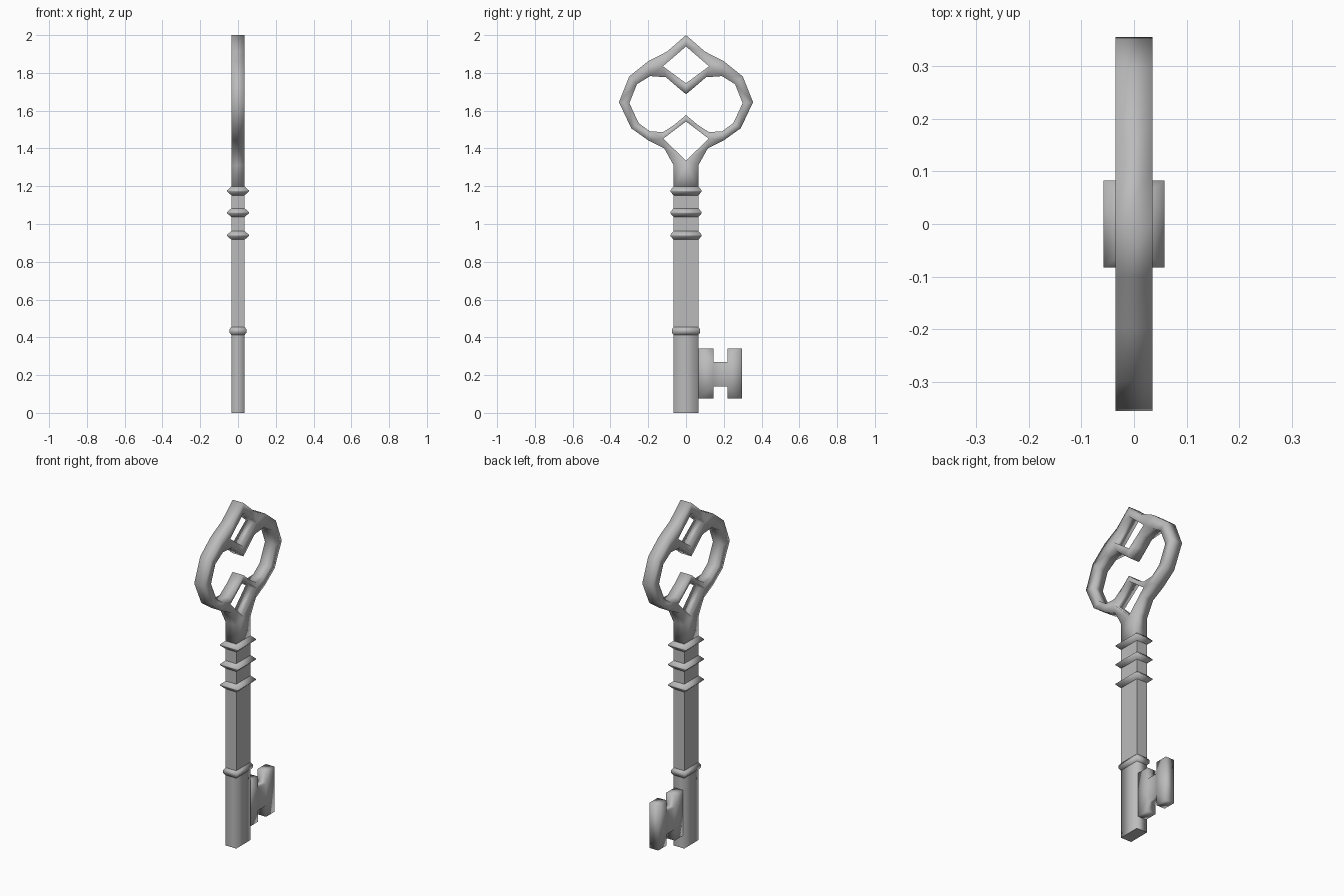
import bpy, bmesh
from mathutils import Vector

cube = bpy.data.objects.get("Cube")
if cube:
    bpy.data.objects.remove(cube, do_unlink=True)

metal = bpy.data.materials.new("grey metal")
metal.use_nodes = True
GREY = (0.5, 0.5, 0.5, 1)
metal.diffuse_color = GREY
metal.node_tree.nodes["Principled BSDF"].inputs["Base Color"].default_value = GREY


def finish(bm, name, smooth=True):
    bmesh.ops.recalc_face_normals(bm, faces=bm.faces)
    for f in bm.faces:
        f.smooth = smooth
    mesh = bpy.data.meshes.new(name)
    bm.to_mesh(mesh)
    bm.free()
    mesh.materials.append(metal)
    ob = bpy.data.objects.new(name, mesh)
    bpy.context.collection.objects.link(ob)
    return ob


def plate(name, loops, half):
    """Flat outline with holes in the YZ plane, thickened along x."""
    bm = bmesh.new()
    for loop in loops:
        vs = [bm.verts.new((-half, y, z)) for y, z in loop]
        for a, b in zip(vs, vs[1:] + vs[:1]):
            bm.edges.new((a, b))
    bmesh.ops.triangle_fill(bm, edges=bm.edges[:], use_beauty=True, normal=Vector((-1, 0, 0)))
    ext = bmesh.ops.extrude_face_region(bm, geom=bm.faces[:], use_keep_orig=True)
    moved = [g for g in ext["geom"] if isinstance(g, bmesh.types.BMVert)]
    bmesh.ops.translate(bm, verts=moved, vec=(2 * half, 0, 0))
    return finish(bm, name)


def loft(name, sections, smooth=True, caps=True):
    """Rectangular sections (half x, half y, z) joined into a tube."""
    bm = bmesh.new()
    rings = [[bm.verts.new((sx * hx, sy * hy, z))
              for sx, sy in ((-1, -1), (1, -1), (1, 1), (-1, 1))]
             for hx, hy, z in sections]
    for lo, hi in zip(rings, rings[1:]):
        for i in range(4):
            j = (i + 1) % 4
            bm.faces.new((lo[i], lo[j], hi[j], hi[i]))
    if caps:
        bm.faces.new(rings[0][::-1])
        bm.faces.new(rings[-1])
    ob = finish(bm, name, smooth)
    if caps:
        # crisp end faces
        for p in ob.data.polygons:
            if abs(p.normal.z) > 0.9:
                p.use_smooth = False
    return ob


def mirrored(half):
    """Close a half outline whose end points may lie on the centre line."""
    return half + [(-y, z) for y, z in reversed(half) if y > 0]


# Bow: outline, large heart-like opening and two diamond openings
outer = mirrored([(0, 2.0), (0.10, 1.913), (0.20, 1.862), (0.30, 1.782), (0.355, 1.645),
                  (0.29, 1.507), (0.20, 1.443), (0.115, 1.40), (0.065, 1.31), (0.065, 1.18)])
opening = mirrored([(0, 1.687), (0.055, 1.733), (0.106, 1.777), (0.19, 1.783), (0.26, 1.74),
                    (0.30, 1.64), (0.25, 1.533), (0.19, 1.49), (0.12, 1.487),
                    (0.058, 1.528), (0, 1.577)])
top_diamond = mirrored([(0, 1.94), (0.122, 1.835), (0, 1.745)])
low_diamond = mirrored([(0, 1.543), (0.12, 1.452), (0, 1.335)])
plate("bow", [outer, opening, top_diamond, low_diamond], 0.035)

# Shaft
HX, HY = 0.035, 0.066
loft("upper_shaft", [(HX, HY, 0.43), (HX, HY, 1.19)], smooth=False)
loft("lower_shaft", [(HX, HY, 0), (HX, HY, 0.43)])

# Collars: three wide pointed ones and a slim blunt one
for i, z in enumerate((0.94, 1.06, 1.175)):
    loft(f"collar_{i + 1}", [(HX, HY, z - 0.023), (0.058, 0.083, z - 0.003),
                             (0.058, 0.083, z + 0.003), (HX, HY, z + 0.023)], caps=False)
loft("lower_collar", [(HX, HY, 0.412), (0.045, 0.074, 0.425),
                      (0.045, 0.074, 0.442), (HX, HY, 0.456)], caps=False)

# Bit with a notch above and below
plate("bit", [[(0.055, 0.075), (0.145, 0.075), (0.145, 0.14), (0.22, 0.14),
               (0.22, 0.075), (0.297, 0.075), (0.297, 0.34), (0.22, 0.34),
               (0.22, 0.27), (0.145, 0.27), (0.145, 0.34), (0.055, 0.34)]], 0.028)
